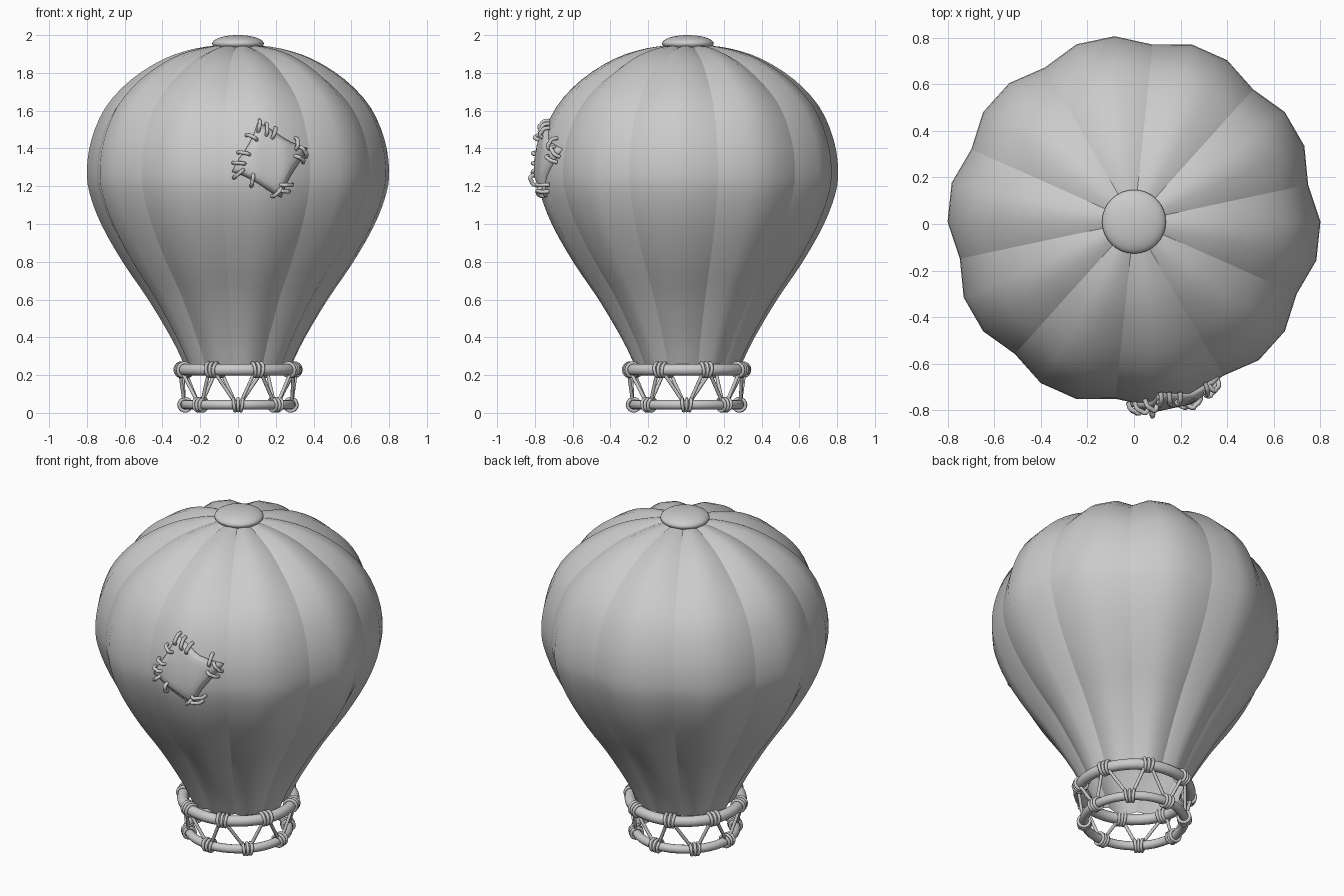
import bpy, bmesh, math, random
from math import sin, cos, radians, pi
from mathutils import Vector
from mathutils.bvhtree import BVHTree

if "Cube" in bpy.data.objects:
    bpy.data.objects.remove(bpy.data.objects["Cube"])

random.seed(4)
CY = 0.01          # small shift of the body axis in y
GORES, SEG = 10, 3


def mesh_object(name, bm):
    me = bpy.data.meshes.new(name)
    bm.to_mesh(me)
    ob = bpy.data.objects.new(name, me)
    bpy.context.collection.objects.link(ob)
    return ob


def tubes(name, paths, radius, closed=False):
    """Round tubes along several point lists, joined in one mesh."""
    cu = bpy.data.curves.new(name, 'CURVE')
    cu.dimensions = '3D'
    cu.bevel_depth = radius
    cu.bevel_resolution = 2
    cu.use_fill_caps = not closed
    for pts in paths:
        sp = cu.splines.new('POLY')
        sp.points.add(len(pts) - 1)
        for p, co in zip(sp.points, pts):
            p.co = (*co, 1)
        sp.use_cyclic_u = closed
        sp.use_smooth = True
    ob = bpy.data.objects.new(name, cu)
    bpy.context.collection.objects.link(ob)
    bpy.ops.object.select_all(action='DESELECT')
    ob.select_set(True)
    bpy.context.view_layer.objects.active = ob
    bpy.ops.object.convert(target='MESH')
    return ob


def smooth_path(pts, n):
    """Catmull-Rom through 2D points."""
    p = [Vector(q) for q in pts]
    p = [2 * p[0] - p[1]] + p + [2 * p[-1] - p[-2]]
    out = []
    for i in range(1, len(p) - 2):
        a, b, c, d = p[i - 1:i + 3]
        for k in range(n):
            t = k / n
            out.append(0.5 * (2 * b + (c - a) * t + (2 * a - 5 * b + 4 * c - d) * t * t
                              + (3 * b - a - 3 * c + d) * t ** 3))
    return out + [p[-2]]


# Balloon envelope: ten bulging gores with sharp seams, open at the bottom
profile = smooth_path([(.275, .235), (.35, .39), (.475, .60), (.605, .79), (.72, .99),
                       (.785, 1.16), (.80, 1.29), (.775, 1.45), (.70, 1.62),
                       (.565, 1.765), (.39, 1.875), (.22, 1.93), (.06, 1.95)], 3)
bm = bmesh.new()
rows, N = [], GORES * SEG
for i, p in enumerate(profile):
    t = (profile[min(i + 1, len(profile) - 1)] - profile[max(i - 1, 0)]).normalized()
    seam = p - Vector((t.y, -t.x)) * .036 * min(1, p.x / .5)
    row = []
    for j in range(N):
        a = radians(84) + 2 * pi * j / N
        r, z = seam if j % SEG == 0 else p
        row.append(bm.verts.new((r * cos(a), r * sin(a) + CY, z)))
    rows.append(row)
for lo, hi in zip(rows, rows[1:]):
    for j in range(N):
        k = (j + 1) % N
        bm.faces.new((lo[j], lo[k], hi[k], hi[j])).smooth = True
bm.faces.new(rows[-1])
for lo, hi in zip(rows, rows[1:]):
    for j in range(0, N, SEG):
        bm.edges.get((lo[j], hi[j])).smooth = False
bm.normal_update()
tree = BVHTree.FromBMesh(bm)
mesh_object("envelope", bm)

# Crown cap
bpy.ops.mesh.primitive_uv_sphere_add(segments=32, ring_count=16, radius=1, location=(0, CY, 1.955))
cap = bpy.context.object
cap.name = "crown_cap"
cap.scale = (.137, .137, .045)
bpy.ops.object.shade_smooth()


# Cloth patch laid on the front gore
def on_surface(u, v, lift):
    a = radians(-26)
    x = .165 + .142 * (u * cos(a) - v * sin(a))
    z = 1.338 + .142 * (u * sin(a) + v * cos(a))
    hit = tree.ray_cast(Vector((x, -2, z)), Vector((0, 1, 0)))[0]
    n = Vector((hit.x, hit.y - CY, (z - 1.27) * .9)).normalized()
    return hit + n * lift


bm = bmesh.new()
G = 10
grid = []
for i in range(G + 1):
    line = []
    for j in range(G + 1):
        u, v = 2 * i / G - 1, 2 * j / G - 1
        uu = u * (1 - .06 * cos(v * 2.5 + u))
        vv = v * (1 - .06 * cos(u * 2.5 - v))
        edge = max(abs(u), abs(v)) == 1
        line.append(bm.verts.new(on_surface(uu, vv, .012 if edge else .022)))
    grid.append(line)
for i in range(G):
    for j in range(G):
        bm.faces.new((grid[i][j], grid[i + 1][j], grid[i + 1][j + 1], grid[i][j + 1])).smooth = True
bm.normal_update()
patch = mesh_object("patch", bm)
sol = patch.modifiers.new("thickness", 'SOLIDIFY')
sol.thickness = .03
sol.offset = -1

# Stitches across the patch edges: (side, position along it)
stitches = []
for side, s in [(0, -.9), (0, -.6), (0, -.3), (0, .6), (1, .8), (1, .5), (1, -.55), (1, -.8),
                (2, -.25), (2, .75), (3, .45), (3, -.2), (3, -.6), (2, -.8)]:
    tilt = random.uniform(-.12, .12)
    path = []
    for k in range(9):
        w = k / 8 * 2 - 1
        o, l = .95 + .21 * w, s + tilt * w
        u, v = [(l, o), (o, l), (l, -o), (-o, l)][side]
        path.append(on_surface(u, v, .005 + .032 * (1 - w ** 4) + (.006 if w < 0 else 0)))
    stitches.append(path)
tubes("patch_stitches", stitches, .0105)


# Basket: two hoops, lashings and zigzag ropes
def ring_point(R, z, a):
    return Vector((R * cos(a), R * sin(a) + CY * .3, z))


def hoop(name, R, z, tube):
    bpy.ops.mesh.primitive_torus_add(location=(0, CY * .3, z), major_radius=R, minor_radius=tube,
                                     major_segments=40, minor_segments=12)
    bpy.context.object.name = name
    bpy.ops.object.shade_smooth()


def lashings(name, R, z, loop, angles):
    paths = []
    for a in angles:
        for k in (-1, 0, 1):
            path = []
            for m in range(14):
                t = 2 * pi * m / 14
                b = a + k * (.02 + .004 * sin(t)) / R
                path.append(ring_point(R + loop * cos(t), z + loop * sin(t), b))
            paths.append(path)
    tubes(name, paths, .009, closed=True)


UP, LOW = (.31, .228), (.28, .043)
up_angles = [radians(-71 + 45 * k) for k in range(8)]
low_angles = [radians(-90 + 45 * k) for k in range(8)]
hoop("upper_hoop", *UP, .031)
hoop("lower_hoop", *LOW, .025)
lashings("upper_lashings", *UP, .036, up_angles)
lashings("lower_lashings", *LOW, .033, low_angles)
ropes = []
for k in range(8):
    for low, d in ((low_angles[k], -.05), (low_angles[(k + 1) % 8], .05)):
        ropes.append([ring_point(UP[0] + .01, UP[1] - .01, up_angles[k] + d),
                      ring_point(LOW[0] + .005, LOW[1] + .01, low - d)])
tubes("zigzag_ropes", ropes, .0095)
